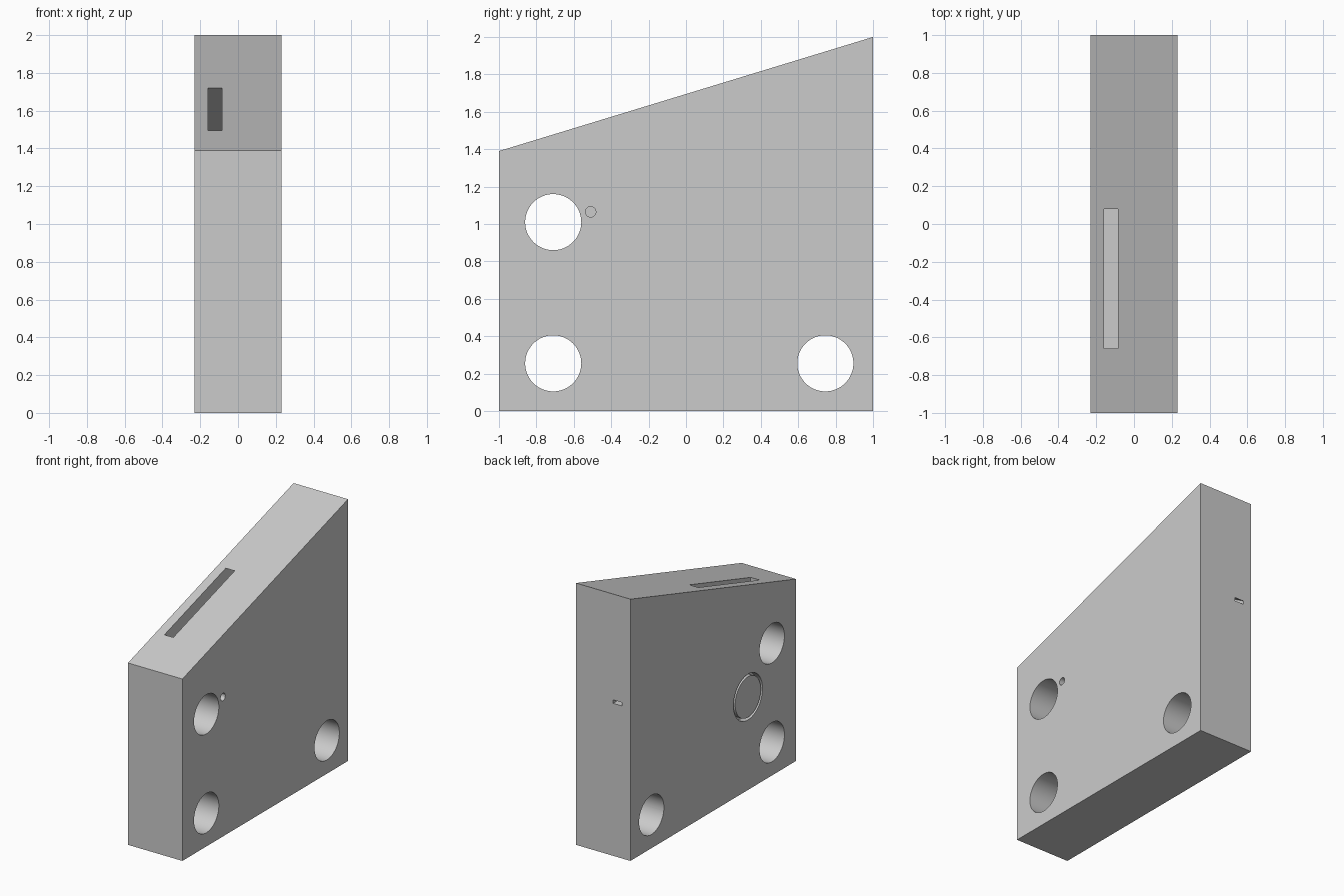
import bpy, bmesh
from math import pi
from mathutils import Matrix

if "Cube" in bpy.data.objects:
    bpy.data.objects.remove(bpy.data.objects["Cube"])


def finish(name, bm):
    bmesh.ops.recalc_face_normals(bm, faces=bm.faces)
    mesh = bpy.data.meshes.new(name)
    bm.to_mesh(mesh)
    bm.free()
    obj = bpy.data.objects.new(name, mesh)
    bpy.context.collection.objects.link(obj)
    return obj


def plate(name, profile, x0, x1):
    """Extrude a (y, z) profile along x."""
    bm = bmesh.new()
    face = bm.faces.new([bm.verts.new((x0, y, z)) for y, z in profile])
    ext = bmesh.ops.extrude_face_region(bm, geom=[face])["geom"]
    verts = [v for v in ext if isinstance(v, bmesh.types.BMVert)]
    bmesh.ops.translate(bm, verts=verts, vec=(x1 - x0, 0, 0))
    return finish(name, bm)


def rod(name, y, z, r, x0, x1, sides=64):
    """Cylinder along x."""
    bm = bmesh.new()
    m = Matrix.Translation(((x0 + x1) / 2, y, z)) @ Matrix.Rotation(pi / 2, 4, 'Y')
    bmesh.ops.create_cone(bm, cap_ends=True, segments=sides, radius1=r,
                          radius2=r, depth=x1 - x0, matrix=m)
    return finish(name, bm)


def smooth(obj):
    bpy.ops.object.select_all(action='DESELECT')
    obj.select_set(True)
    bpy.context.view_layer.objects.active = obj
    bpy.ops.object.shade_smooth_by_angle(angle=0.52)


HALF = 0.23

# Slab with a sloping top
body = plate("body", [(-1, 0), (1, 0), (1, 2), (-1, 1.39)], -HALF, HALF)

# Three through holes
cutters = [rod("hole_cutter", y, z, 0.15, -0.4, 0.4)
           for y, z in [(-0.71, 1.01), (-0.71, 0.255), (0.745, 0.255)]]

# Blind pin hole on the right, round recess on the left
cutters.append(rod("pin_cutter", -0.51, 1.065, 0.028, 0.1, 0.4, 32))
cutters.append(rod("recess_cutter", -0.42, 0.71, 0.175, -0.4, -0.18))

# Narrow channel from the top slot, sloping down to a small rear outlet
cutters.append(plate("slot_cutter",
                     [(-0.66, 1.165), (1.02, 1.165), (1.02, 1.18), (0.08, 1.72),
                      (0.08, 1.9), (-0.66, 1.9)], -0.16, -0.085))

for cutter in cutters:
    cutter.hide_render = True
    mod = body.modifiers.new("cut", 'BOOLEAN')
    mod.operation = 'DIFFERENCE'
    mod.solver = 'EXACT'
    mod.object = cutter
    bpy.context.view_layer.objects.active = body
    bpy.ops.object.modifier_apply(modifier=mod.name)
    bpy.data.objects.remove(cutter)
smooth(body)

# Flush round button leaving a thin ring-shaped gap
button = rod("button", -0.42, 0.71, 0.155, -HALF, -0.18)
smooth(button)
